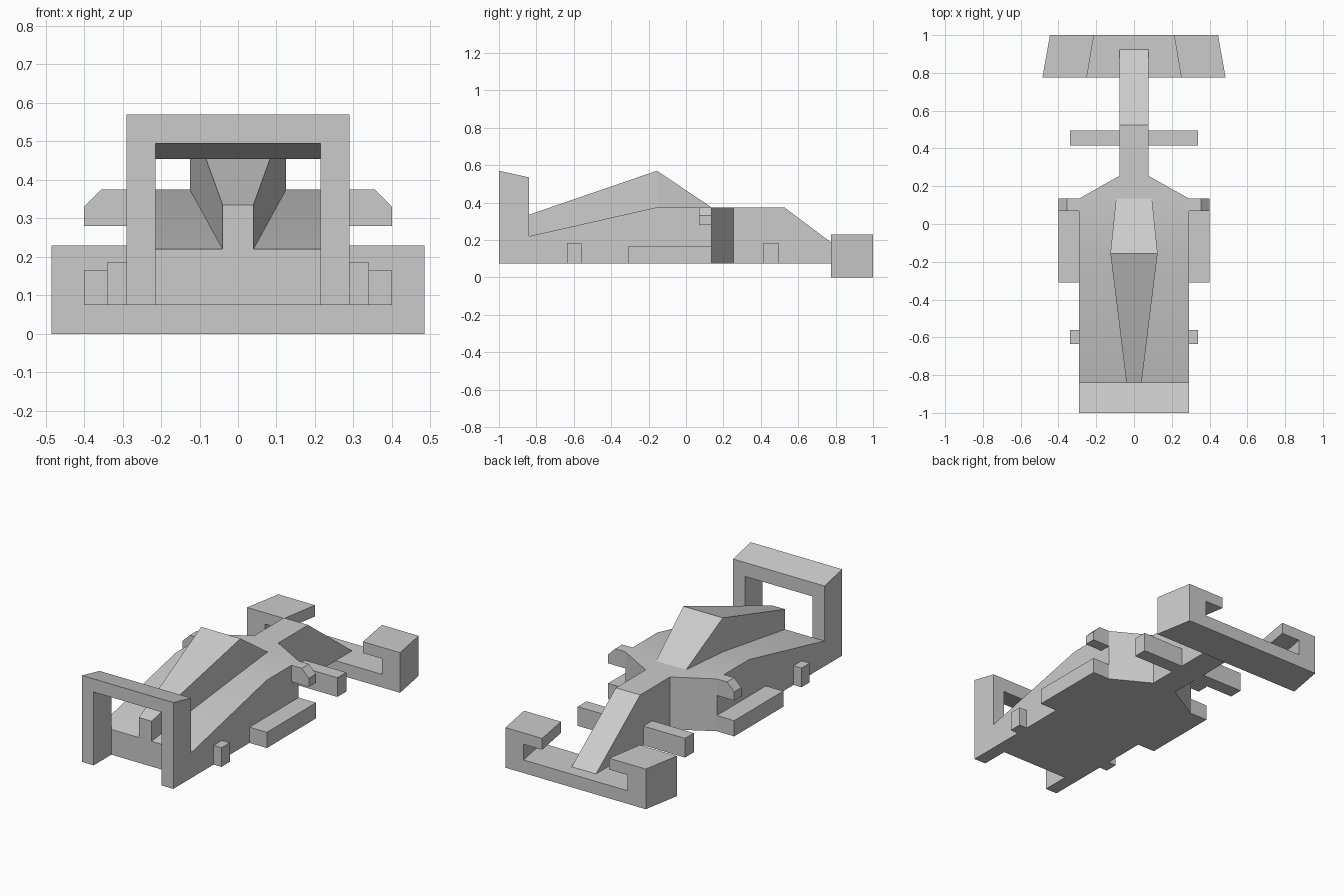
import bpy, bmesh, math

cube = bpy.data.objects.get("Cube")
if cube:
    bpy.data.objects.remove(cube, do_unlink=True)

# Single plain grey finish
GREY = (0.6, 0.6, 0.6, 1.0)
grey = bpy.data.materials.new("plain_grey")
grey.diffuse_color = GREY
grey.use_nodes = True
grey.node_tree.nodes["Principled BSDF"].inputs["Base Color"].default_value = GREY

FLOOR = 0.075  # underside of the car body


def loft(name, sections, mirror=False):
    """Skin a solid through (y, [(x, z), ...]) cross-sections."""
    bm = bmesh.new()
    rings = [[bm.verts.new((x, y, z)) for x, z in pts] for y, pts in sections]
    n = len(rings[0])
    for a, b in zip(rings, rings[1:]):
        for i in range(n):
            j = (i + 1) % n
            bm.faces.new((a[i], a[j], b[j], b[i]))
    bm.faces.new(rings[0])
    bm.faces.new(rings[-1])
    bmesh.ops.remove_doubles(bm, verts=bm.verts, dist=0.0005)
    bmesh.ops.recalc_face_normals(bm, faces=bm.faces)
    mesh = bpy.data.meshes.new(name)
    bm.to_mesh(mesh)
    bm.free()
    mesh.materials.append(grey)
    obj = bpy.data.objects.new(name, mesh)
    bpy.context.collection.objects.link(obj)
    if mirror:
        mod = obj.modifiers.new("Mirror", "MIRROR")
        mod.use_mirror_merge = False
    return obj


def rect(x0, x1, z0, z1):
    return [(x0, z0), (x1, z0), (x1, z1), (x0, z1)]


def symmetric(half):
    """Close a right-hand outline with its mirror image."""
    return half + [(-x, z) for x, z in reversed(half)]


# Main body: rear ramp, flat shoulders, tapered neck and sloping nose
stations = [(-0.84, 0.29, 0.22), (-0.155, 0.29, 0.375), (0.135, 0.29, 0.375),
            (0.255, 0.077, 0.375), (0.525, 0.077, 0.375), (0.925, 0.077, FLOOR)]
body = loft("body", [(y, rect(-w, w, FLOOR, top)) for y, w, top in stations])
bpy.context.view_layer.objects.active = body
body.select_set(True)
bpy.ops.object.shade_smooth_by_angle(angle=math.radians(30))
body.select_set(False)

# Engine cover: narrow tail, tall peak, slope down to the neck
loft("engine_cover", [
    (-0.84, rect(-0.04, 0.04, 0.20, 0.335)),
    (-0.155, rect(-0.125, 0.125, 0.355, 0.57)),
    (0.135, rect(-0.095, 0.095, 0.355, 0.375)),
])


# Rear wing: two pillars carrying a tilted crossbar
def rear_frame(top, under):
    return symmetric([(0.215, under), (0.215, FLOOR), (0.29, FLOOR), (0.29, top)])[::-1]


loft("rear_wing", [(-1.0, rear_frame(0.57, 0.495)), (-0.84, rear_frame(0.535, 0.455))])


# Front wing: floor plate with ends that curl up and inward
def front_frame(outer, wall, lip):
    return symmetric([(outer, 0.0), (outer, 0.23), (lip, 0.23), (lip, 0.165),
                      (wall, 0.165), (wall, FLOOR)])


loft("front_wing", [(0.775, front_frame(0.485, 0.37, 0.25)),
                    (1.0, front_frame(0.445, 0.33, 0.212))])

# Side parts, each mirrored to the other side: inner x, outer x, y range, top
side_parts = {
    "side_pod": (0.27, 0.40, -0.31, 0.135, 0.165),
    "rear_axle": (0.27, 0.34, -0.635, -0.56, 0.185),
    "front_axle": (0.06, 0.34, 0.415, 0.495, 0.185),
}
for name, (x0, x1, y0, y1, top) in side_parts.items():
    outline = rect(x0, x1, FLOOR, top)
    loft(name, [(y0, outline), (y1, outline)], mirror=True)

# Wing mirrors with a chamfered outer corner
outline = [(0.28, 0.28), (0.40, 0.28), (0.40, 0.33), (0.355, 0.375), (0.28, 0.375)]
loft("side_mirror", [(0.07, outline), (0.135, outline)], mirror=True)
